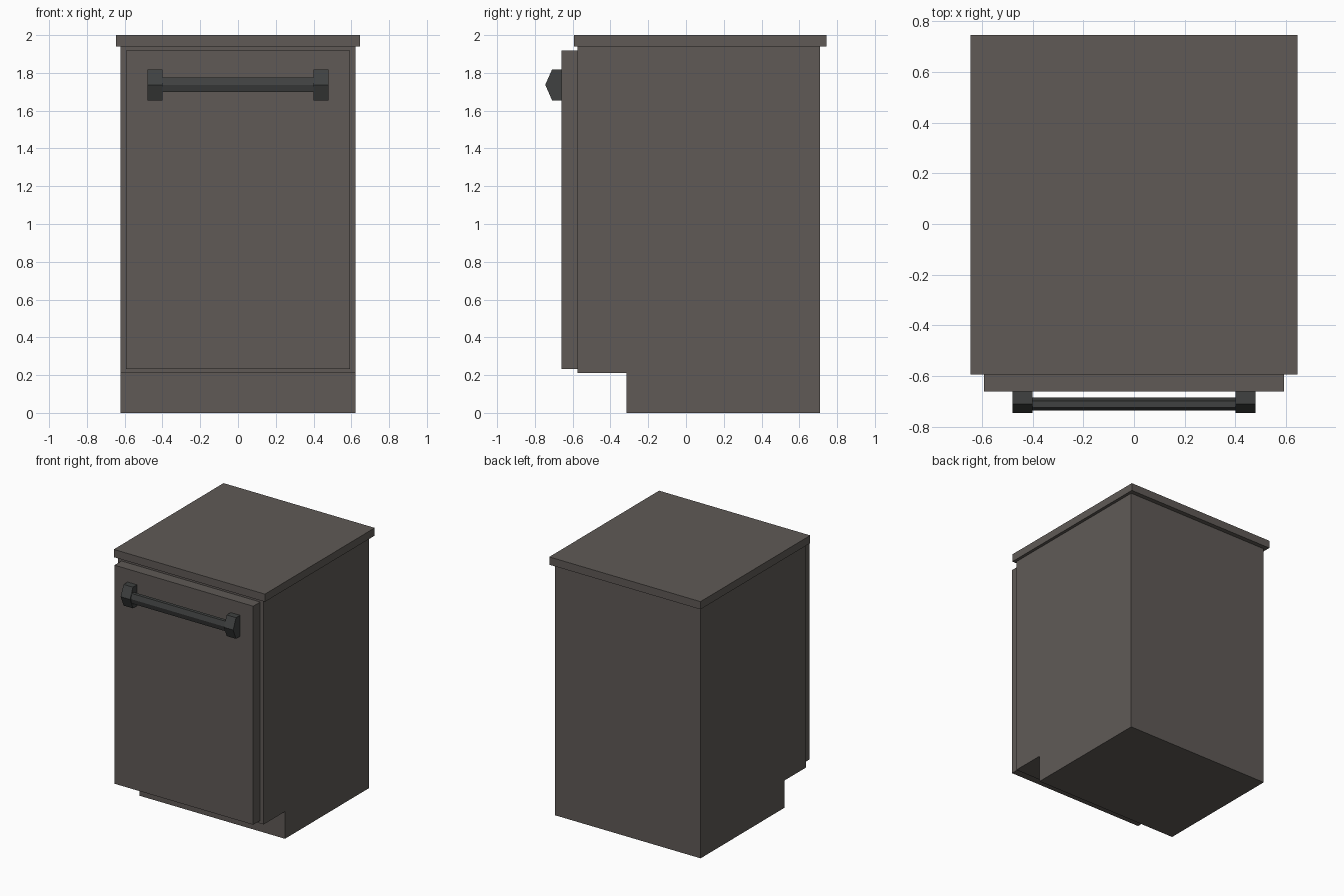
import bpy, bmesh

if "Cube" in bpy.data.objects:
    bpy.data.objects.remove(bpy.data.objects["Cube"])


def material(name, color):
    m = bpy.data.materials.new(name)
    m.diffuse_color = (*color, 1)
    m.use_nodes = True
    m.node_tree.nodes["Principled BSDF"].inputs["Base Color"].default_value = m.diffuse_color
    return m


finish = material("brown_grey", (0.115, 0.102, 0.094))
metal = material("dark_metal", (0.05, 0.053, 0.052))


def extrude_x(name, profile, x0, x1, mat):
    """Extrude a closed (y, z) profile from x0 to x1."""
    bm = bmesh.new()
    face = bm.faces.new([bm.verts.new((x0, y, z)) for y, z in profile])
    res = bmesh.ops.extrude_face_region(bm, geom=[face])
    verts = [g for g in res["geom"] if isinstance(g, bmesh.types.BMVert)]
    bmesh.ops.translate(bm, verts=verts, vec=(x1 - x0, 0, 0))
    bmesh.ops.recalc_face_normals(bm, faces=bm.faces)
    me = bpy.data.meshes.new(name)
    bm.to_mesh(me)
    bm.free()
    me.materials.append(mat)
    ob = bpy.data.objects.new(name, me)
    bpy.context.collection.objects.link(ob)
    return ob


def rect(y0, y1, z0, z1):
    return [(y0, z0), (y1, z0), (y1, z1), (y0, z1)]


# Cabinet body with recessed toe kick
extrude_x("cabinet_body", [(-0.315, 0), (0.71, 0), (0.71, 1.94), (-0.575, 1.94),
                           (-0.575, 0.21), (-0.315, 0.21)], -0.622, 0.622, finish)

# Overhanging worktop and front door
extrude_x("worktop", rect(-0.593, 0.745, 1.94, 2.0), -0.645, 0.645, finish)
extrude_x("door", rect(-0.66, -0.575, 0.232, 1.918), -0.592, 0.592, finish)

# Handle end brackets: pointed-front blocks, mirrored
bracket = extrude_x("handle_brackets", [(-0.66, 1.655), (-0.709, 1.655), (-0.745, 1.737),
                                        (-0.709, 1.818), (-0.66, 1.818)], 0.40, 0.48, metal)
bracket.modifiers.new("mirror", 'MIRROR')

# Hexagonal handle bar
extrude_x("handle_bar", [(-0.685, 1.737), (-0.698, 1.698), (-0.724, 1.698),
                         (-0.736, 1.737), (-0.724, 1.775), (-0.698, 1.775)], -0.40, 0.40, metal)
